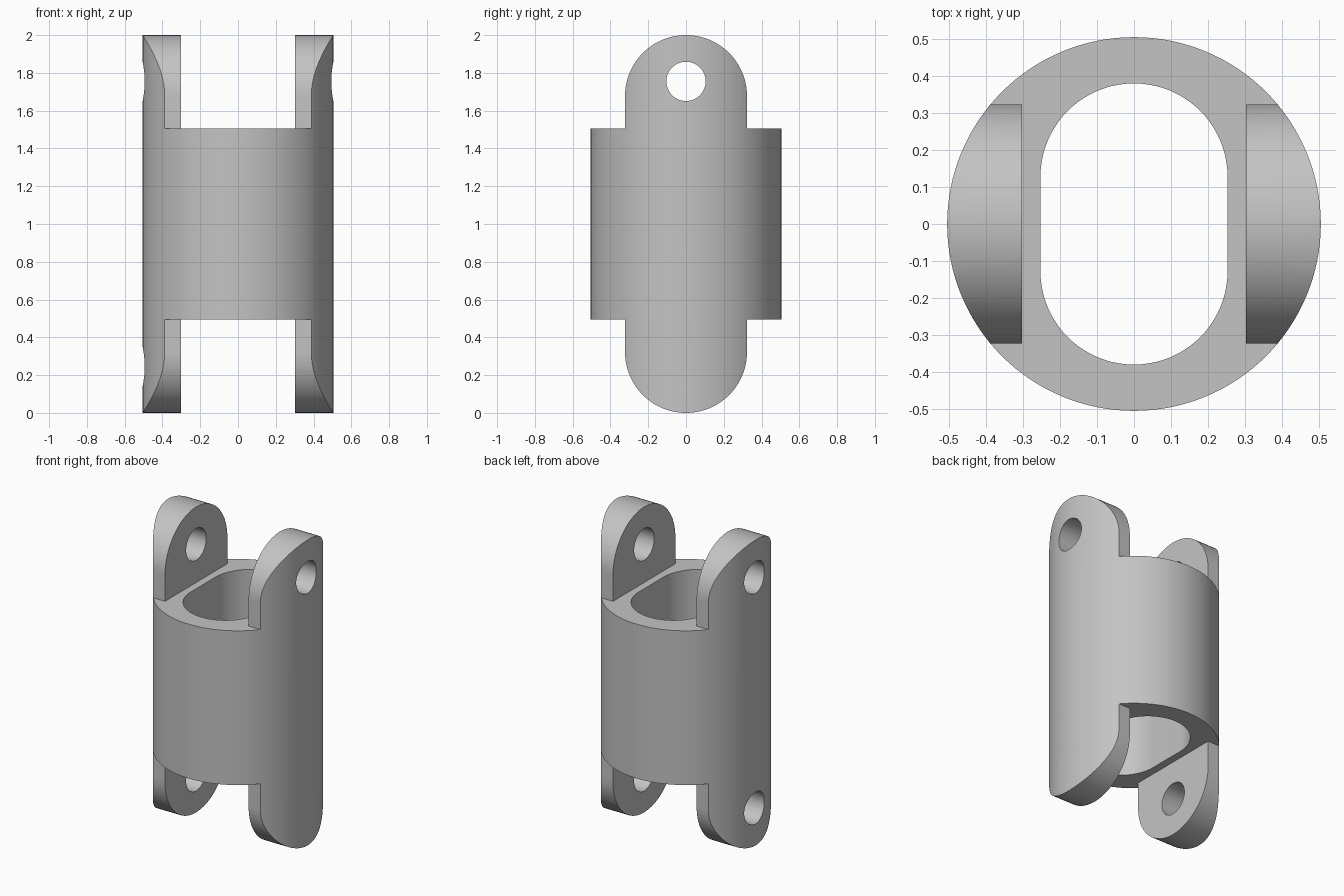
import bpy, bmesh
from math import pi, sin, cos, radians
from mathutils import Vector

if "Cube" in bpy.data.objects:
    bpy.data.objects.remove(bpy.data.objects["Cube"])

R, HALF_W, INNER = 0.505, 0.323, 0.303      # barrel radius, lug half width, lug inner face
LOW, HIGH, TOP = 0.495, 1.505, 2.0          # barrel ends and overall height
HOLE_R, HOLE_Z = 0.104, 0.245

metal = bpy.data.materials.new("plain grey")
metal.use_nodes = True
grey = (0.55, 0.55, 0.55, 1)
metal.diffuse_color = grey
metal.node_tree.nodes["Principled BSDF"].inputs["Base Color"].default_value = grey


def arc(cu, cv, r, start, end, n):
    return [(cu + r * cos(radians(start + (end - start) * i / n)),
             cv + r * sin(radians(start + (end - start) * i / n))) for i in range(n + 1)]


def prism(name, outline, lo, hi, axis):
    """Extrude a 2D outline along z (outline is x, y) or along x (outline is y, z)."""
    bm = bmesh.new()
    place = (lambda u, v: (u, v, lo)) if axis == "z" else (lambda u, v: (lo, u, v))
    face = bm.faces.new([bm.verts.new(place(u, v)) for u, v in outline])
    step = Vector((0, 0, hi - lo)) if axis == "z" else Vector((hi - lo, 0, 0))
    moved = bmesh.ops.extrude_face_region(bm, geom=[face])["geom"]
    bmesh.ops.translate(bm, vec=step, verts=[g for g in moved if isinstance(g, bmesh.types.BMVert)])
    bmesh.ops.recalc_face_normals(bm, faces=bm.faces)
    mesh = bpy.data.meshes.new(name)
    bm.to_mesh(mesh)
    bm.free()
    mesh.materials.append(metal)
    ob = bpy.data.objects.new(name, mesh)
    bpy.context.collection.objects.link(ob)
    return ob


def circle(cu, cv, r, n):
    return arc(cu, cv, r, 0, 360, n)[:-1]


# Full-height round bar that everything is cut from
link = prism("clevis_link", circle(0, 0, R, 128), 0, TOP, "z")

# Side silhouette: wide barrel with a rounded lug at each end
side = [(-0.6, LOW), (-HALF_W, LOW)]
side += arc(0, HALF_W, HALF_W, 180, 360, 48)
side += [(HALF_W, LOW), (0.6, LOW), (0.6, HIGH), (HALF_W, HIGH)]
side += arc(0, TOP - HALF_W, HALF_W, 0, 180, 48)
side += [(-HALF_W, HIGH), (-0.6, HIGH)]
cutters = [(prism("silhouette_cutter", side, -0.7, 0.7, "x"), "INTERSECT")]

# Gaps between the lugs
gap = [(-INNER, -0.7), (INNER, -0.7), (INNER, 0.7), (-INNER, 0.7)]
cutters.append((prism("upper_gap_cutter", gap, HIGH, TOP + 0.2, "z"), "DIFFERENCE"))
cutters.append((prism("lower_gap_cutter", gap, -0.2, LOW, "z"), "DIFFERENCE"))

# Slot-shaped bore through the barrel
bore = arc(0, 0.127, 0.253, 0, 180, 40) + arc(0, -0.127, 0.253, 180, 360, 40)
cutters.append((prism("bore_cutter", bore, LOW - 0.2, HIGH + 0.2, "z"), "DIFFERENCE"))

# Pin holes through both pairs of lugs
for name, z in (("lower", HOLE_Z), ("upper", TOP - HOLE_Z)):
    cutters.append((prism(name + "_pin_cutter", circle(0, z, HOLE_R, 48), -0.7, 0.7, "x"),
                    "DIFFERENCE"))

for cutter, operation in cutters:
    cutter.hide_render = True
    mod = link.modifiers.new(cutter.name, "BOOLEAN")
    mod.object, mod.operation, mod.solver = cutter, operation, "EXACT"

# Bake the cuts and remove the cutters
baked = bpy.data.meshes.new_from_object(link.evaluated_get(bpy.context.evaluated_depsgraph_get()))
link.modifiers.clear()
link.data = baked
for cutter, _ in cutters:
    bpy.data.objects.remove(cutter)

# Smooth the curved walls, keep the edges crisp
bpy.ops.object.select_all(action="DESELECT")
link.select_set(True)
bpy.context.view_layer.objects.active = link
bpy.ops.object.shade_smooth_by_angle(angle=radians(25))
